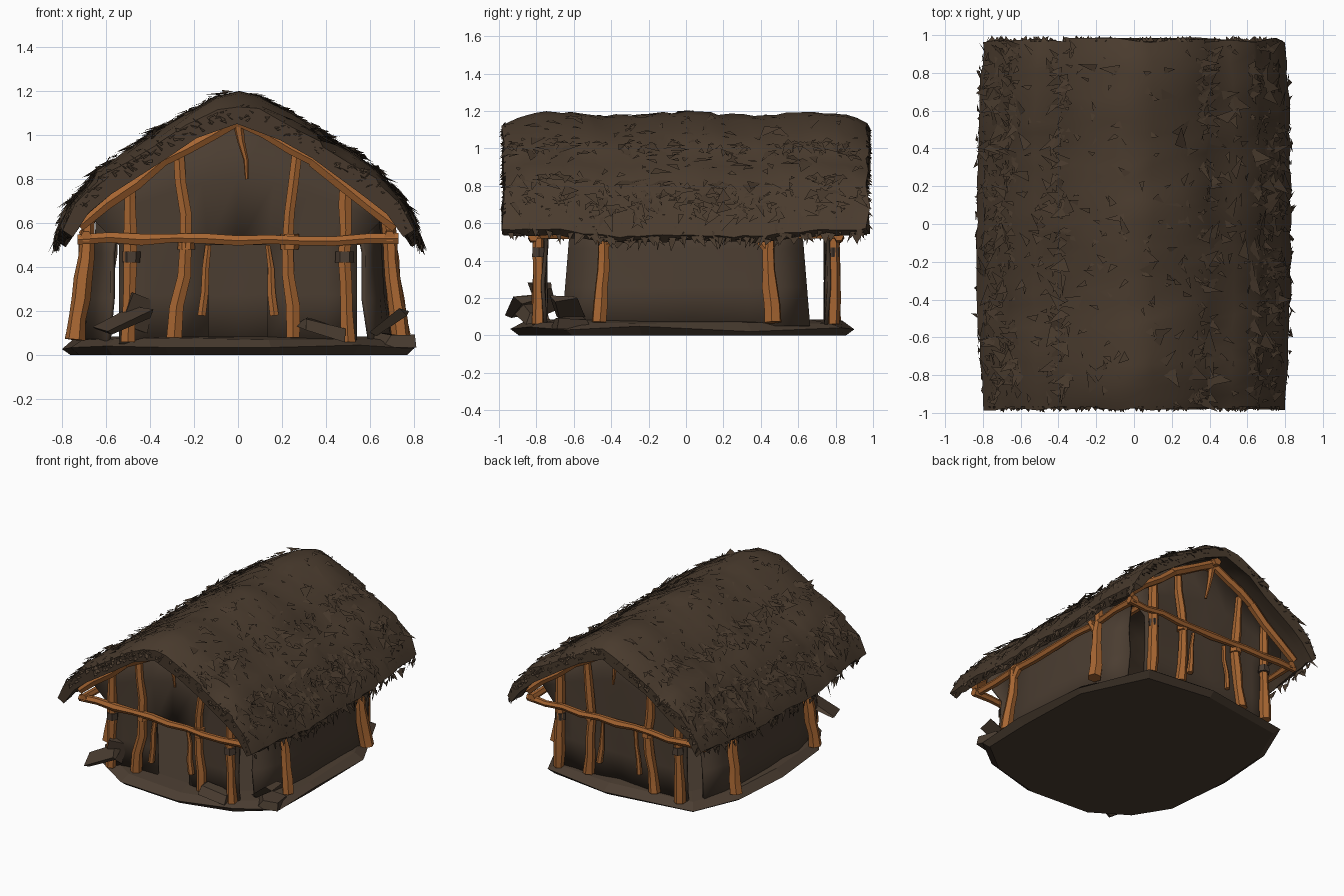
import bpy, bmesh, math, random
from mathutils import Vector

random.seed(4)
if "Cube" in bpy.data.objects:
    bpy.data.objects.remove(bpy.data.objects["Cube"])


def material(name, rgb):
    m = bpy.data.materials.new(name)
    m.use_nodes = True
    m.diffuse_color = (*rgb, 1)
    m.node_tree.nodes["Principled BSDF"].inputs["Base Color"].default_value = (*rgb, 1)
    return m


THATCH = material("thatch brown", (0.068, 0.044, 0.027))
MUD = material("mud brown", (0.070, 0.047, 0.031))
WOOD = material("orange wood", (0.38, 0.13, 0.031))
ROPE = material("dark rope", (0.07, 0.047, 0.033))


def rnd(a):
    return random.uniform(-a, a)


def finish(bm, name, mat, smooth=None, normals=True):
    if normals:
        bmesh.ops.recalc_face_normals(bm, faces=bm.faces)
    mesh = bpy.data.meshes.new(name)
    bm.to_mesh(mesh)
    bm.free()
    mesh.materials.append(mat)
    ob = bpy.data.objects.new(name, mesh)
    bpy.context.collection.objects.link(ob)
    if smooth:
        bpy.ops.object.select_all(action='DESELECT')
        ob.select_set(True)
        bpy.context.view_layer.objects.active = ob
        bpy.ops.object.shade_smooth_by_angle(angle=math.radians(smooth))
    return ob


def loft(bm, rings):
    # Joins closed rings of points and caps both ends
    vs = [[bm.verts.new(p) for p in r] for r in rings]
    n = len(vs[0])
    for a, b in zip(vs, vs[1:]):
        for i in range(n):
            bm.faces.new((a[i], a[(i + 1) % n], b[(i + 1) % n], b[i]))
    bm.faces.new(vs[0])
    bm.faces.new(vs[-1])


def pole(name, path, r0, r1, bend=0.008, mat=WOOD, steps=3, sides=6):
    # Crooked tapered timber running through the path points
    pts = [Vector(path[0])]
    for a, b in zip(path, path[1:]):
        pts += [Vector(a).lerp(Vector(b), k / steps) for k in range(1, steps + 1)]
    q = (pts[-1] - pts[0]).to_track_quat('Z', 'Y')
    rings, last = [], len(pts) - 1
    for k, p in enumerate(pts):
        off = Vector((rnd(bend), rnd(bend), 0)) if 0 < k < last else Vector()
        r = (r0 + (r1 - r0) * k / last) * random.uniform(0.85, 1.15)
        rings.append([p + q @ (off + Vector((r * math.cos(w), r * math.sin(w), 0)))
                      for w in (math.tau * i / sides for i in range(sides))])
    bm = bmesh.new()
    loft(bm, rings)
    finish(bm, name, mat, 40)


def interp(pts, x):
    for (xa, za), (xb, zb) in zip(pts, pts[1:]):
        if x <= xb:
            return za + (zb - za) * (x - xa) / (xb - xa)
    return pts[-1][1]


# Roof cross-section, ridge to eave, with a small step at each thatch course
TOP = [(0, 1.185), (0.1, 1.165), (0.25, 1.085), (0.385, 1.005), (0.4, 0.985), (0.53, 0.91),
       (0.66, 0.82), (0.675, 0.79), (0.77, 0.69), (0.83, 0.56)]
UNDER = [(0, 1.105), (0.2, 1.02), (0.36, 0.925), (0.6, 0.75), (0.71, 0.64), (0.79, 0.53)]


def roof_shape(x, y, z):
    # Sagging ridge, drooping gable ends and eaves that bow in the middle
    end = abs(y) / 0.98
    z += 0.008 * math.cos(9 * y) - 0.05 * end ** 14 * max(0, (z - 0.5) / 0.7)
    if abs(x) > 0.6:
        z += 0.05 * end ** 2 - 0.03
    return Vector((x * (1.0 - 0.045 * end ** 3), y, z))


bm = bmesh.new()
section = ([(-x, z) for x, z in reversed(TOP[1:])] + TOP
           + list(reversed(UNDER)) + [(-x, z) for x, z in UNDER[1:]])
rings = []
for k in range(33):
    y = -0.975 + 1.95 * k / 32
    rings.append([roof_shape(x, y, z) + Vector((rnd(0.007), rnd(0.015), rnd(0.008)))
                  for x, z in section])
loft(bm, rings)
finish(bm, "thatch_roof", THATCH, 50)


# Loose straw: shards lying down the slopes, thickest on the course lines
def sliver(bm, p, down, across, length, width):
    tip = p + down * length + across * rnd(length * 0.6)
    bm.faces.new([bm.verts.new(v) for v in (p - across * width, p + across * width, tip)])


bm = bmesh.new()
for side in (-1, 1):
    for i in range(520):
        if i % 3:
            x = random.choice((0.38, 0.66, 0.74)) + rnd(0.045)
        else:
            x = random.uniform(0.03, 0.79)
        y = rnd(0.95)
        p = roof_shape(side * x, y, interp(TOP, x))
        q = roof_shape(side * (x + 0.02), y, interp(TOP, x + 0.02))
        down = (q - p).normalized()
        normal = Vector((-down.z * side, 0, abs(down.x))).normalized()
        normal.x = abs(normal.x) * side
        turn = rnd(1.3)
        along = Vector((0, 1, 0))
        flow = down * math.cos(turn) + along * math.sin(turn)
        across = along * math.cos(turn) - down * math.sin(turn) + normal * rnd(0.25)
        size = random.choice((0.03, 0.04, 0.05, 0.06, 0.1))
        p += normal * random.uniform(0.003, 0.012)
        sliver(bm, p, flow + normal * random.uniform(0, 0.25), across,
               size, size * random.uniform(0.2, 0.45))
    # Ragged eave fringe
    for i in range(260):
        x = random.uniform(0.77, 0.835)
        p = roof_shape(side * x, rnd(0.96), interp(TOP, x) - random.uniform(0, 0.03))
        sliver(bm, p, Vector((side * random.uniform(-0.2, 0.4), rnd(0.4), -1)).normalized(),
               Vector((rnd(0.4), 1, rnd(0.3))), random.uniform(0.03, 0.075), random.uniform(0.01, 0.028))
    # Ragged gable fringe
    for i in range(130):
        x = rnd(0.8)
        z = interp(TOP, abs(x)) - random.uniform(0.0, 0.06)
        p = roof_shape(x, side * 0.965, z)
        sliver(bm, p, Vector((rnd(0.6), side, -0.5)).normalized(),
               Vector((1, 0, rnd(0.8))), random.uniform(0.015, 0.04), 0.018)
finish(bm, "loose_straw", THATCH, normals=False)

# Earth mound floor
OUTLINE = [(0.81, -0.25), (0.79, 0.35), (0.56, 0.83), (0.05, 0.9), (-0.62, 0.8), (-0.77, 0.45),
           (-0.8, 0), (-0.76, -0.48), (-0.6, -0.74), (-0.33, -0.91), (0.15, -0.94), (0.55, -0.84),
           (0.8, -0.64)]
bm = bmesh.new()
loft(bm, [[(x * s, y * s, z + rnd(j)) for x, y in OUTLINE]
          for s, z, j in ((0.95, 0, 0), (1, 0.035, 0.015), (0.93, 0.07, 0.01), (0.8, 0.085, 0))])
finish(bm, "earth_floor", MUD)


# Mud walls set just behind the timbers
def wall(name, cols, rows, place, skip=lambda c, r: False):
    bm = bmesh.new()
    g = [[bm.verts.new(place(c / cols, r / rows)) for r in range(rows + 1)] for c in range(cols + 1)]
    for c in range(cols):
        for r in range(rows):
            if not skip(c, r):
                bm.faces.new((g[c][r], g[c + 1][r], g[c + 1][r + 1], g[c][r + 1]))
    ob = finish(bm, name, MUD, 25)
    m = ob.modifiers.new("thickness", 'SOLIDIFY')
    m.thickness = 0.02
    m.offset = 0


def gable(side):
    def place(u, v):
        upper = max(0, v * 2 - 1)
        x = (u * 2 - 1) * (0.54 + 0.11 * min(1, upper * 2))
        roof = interp(UNDER, abs(x)) + 0.02
        z = 0.05 + v * 0.9 if v <= 0.5 else 0.5 + upper * (roof - 0.5)
        return (x, side * (0.755 + rnd(0.012)), z)
    return place


wall("front_wall", 8, 4, gable(-1), lambda c, r: c in (3, 4) and r < 2)
wall("back_wall", 8, 4, gable(1))
for side, label in ((1, "left"), (-1, "right")):
    wall(label + "_wall", 8, 3, lambda u, v: (
        side * (0.69 - 0.06 * v - 0.09 * abs(u * 2 - 1) ** 4 + rnd(0.012)),
        (u * 2 - 1) * (0.66 - 0.05 * v), 0.05 + 0.62 * v))

# Gable framing on both ends
for s, end in ((-1, "front"), (1, "back")):
    y = 0.785 * s
    for m, label in ((1, "left"), (-1, "right")):
        tag = end + "_" + label
        kick = 0.29 if m < 0 else 0.25
        pole(tag + "_outer_post", [(m * 0.5, y, 0.06), (m * 0.485, y, 0.45), (m * 0.49, y, 0.8)],
             0.038, 0.03, 0.004)
        pole(tag + "_post_binding", [(m * 0.485, y, 0.42), (m * 0.485, y, 0.47)], 0.041, 0.041, 0, ROPE, 1)
        pole(tag + "_inner_post", [(m * kick, y, 0.08), (m * 0.23, y, 0.5), (m * 0.27, y, 0.93)],
             0.038, 0.026, 0.01)
        pole(tag + "_inner_binding", [(m * 0.235, y, 0.48), (m * 0.235, y, 0.55)], 0.042, 0.04, 0, WOOD, 1)
        pole(tag + "_lower_rafter", [(m * 0.72, y * 1.05, 0.585), (m * 0.34, y * 1.05, 0.885)], 0.03, 0.03)
        pole(tag + "_upper_rafter", [(m * 0.36, y * 1.05, 0.875), (0, y * 1.05, 1.07)], 0.028, 0.03)
        pole(tag + "_door_jamb", [(m * 0.165, y, 0.18), (m * 0.135, y, 0.5)], 0.022, 0.014)
    pole(end + "_cross_beam", [(-0.73, y * 1.04, 0.525), (0, y * 1.04, 0.52), (0.73, y * 1.04, 0.53)],
         0.027, 0.025, 0.012, steps=5)
    pole(end + "_hanging_stick", [(0, y * 1.04, 1.06), (0.04, y * 1.02, 0.8)], 0.024, 0.008)

# Side posts, braces and wall plates
for m, label in ((1, "left"), (-1, "right")):
    pole(label + "_wall_plate", [(m * 0.69, -0.84, 0.54), (m * 0.69, 0.84, 0.54)], 0.025, 0.025, steps=8)
    for s, end in ((-1, "front"), (1, "back")):
        tag = label + "_" + end
        pole(tag + "_side_post", [(m * 0.74, s * 0.465, 0.07), (m * 0.7, s * 0.445, 0.35),
                                  (m * 0.68, s * 0.44, 0.62)], 0.048, 0.03, 0.005)
        pole(tag + "_brace", [(m * 0.7, s * 0.45, 0.44), (m * 0.69, s * 0.37, 0.56)], 0.02, 0.03)
pole("ridge_pole", [(0, -0.88, 1.075), (0, 0.88, 1.075)], 0.028, 0.028, steps=8)


# Broken slabs lying around the entrance
def slab(name, loc, size, tilt):
    bm = bmesh.new()
    bmesh.ops.create_cube(bm, size=1)
    for v in bm.verts:
        v.co = Vector([c * d for c, d in zip(v.co, size)])
        v.co += Vector((rnd(0.03), rnd(0.03), rnd(0.012)))
    ob = finish(bm, name, MUD)
    ob.location, ob.rotation_euler = loc, tilt


slab("right_slab", (-0.52, -0.85, 0.16), (0.2, 0.18, 0.03), (0.2, -0.45, 0.3))
slab("right_rubble", (-0.47, -0.76, 0.2), (0.09, 0.09, 0.14), (0.2, 0.3, 0.5))
slab("left_slab", (0.69, -0.64, 0.15), (0.2, 0.14, 0.04), (0.1, -0.7, -0.2))
slab("left_rubble", (0.72, -0.62, 0.06), (0.16, 0.16, 0.06), (0, 0.1, 0.4))
slab("step_slab", (0.38, -0.82, 0.12), (0.2, 0.12, 0.04), (0.1, 0.25, 0.2))
